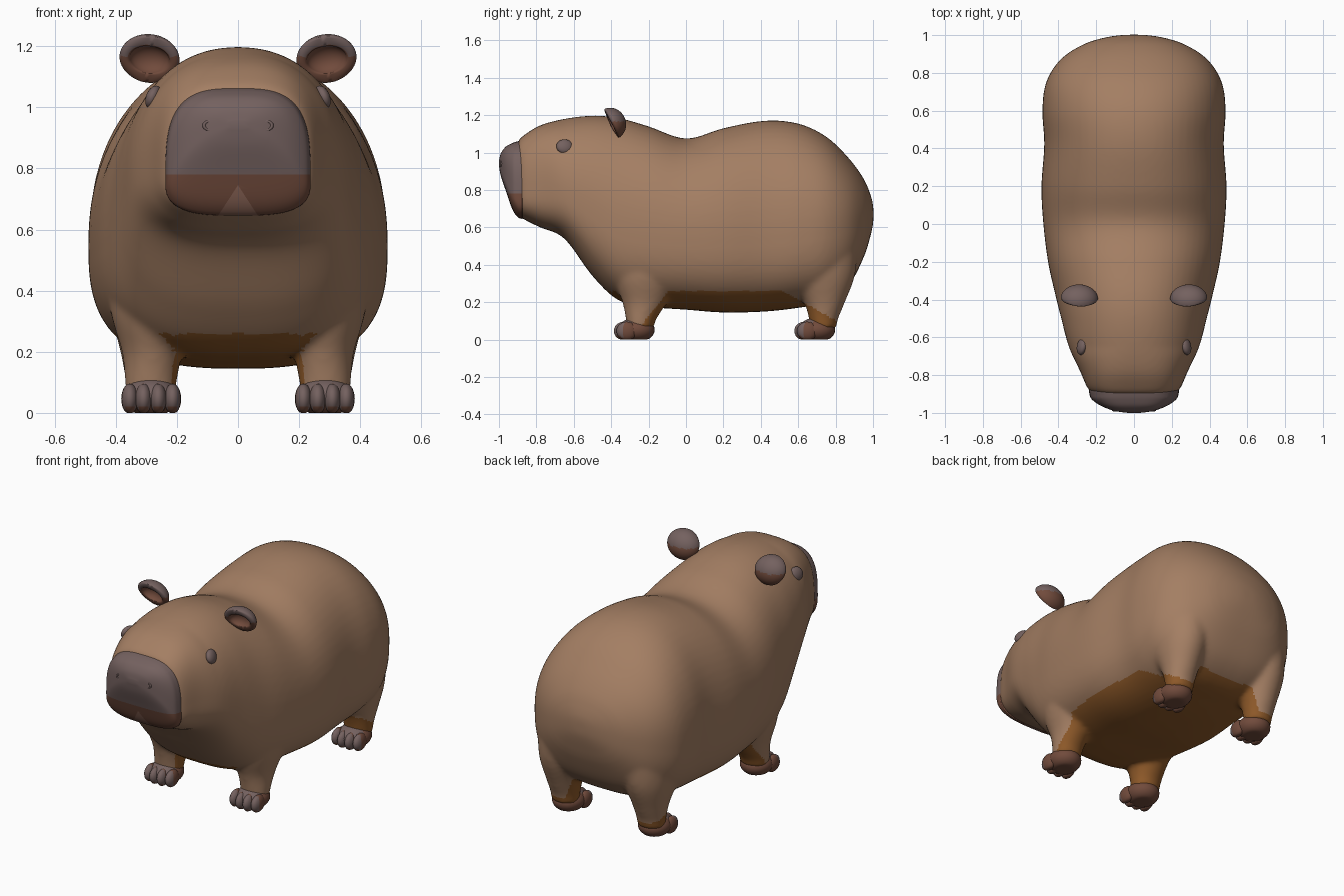
import bpy, bmesh, math
from mathutils import Vector, Matrix

if "Cube" in bpy.data.objects:
    bpy.data.objects.remove(bpy.data.objects["Cube"])


def material(name, rgb):
    m = bpy.data.materials.new(name)
    m.diffuse_color = (*rgb, 1)
    m.use_nodes = True
    m.node_tree.nodes["Principled BSDF"].inputs["Base Color"].default_value = m.diffuse_color
    return m


TAN = material("tan fur", (0.37, 0.21, 0.125))
BELLY = material("orange underside", (0.27, 0.10, 0.022))
MAUVE = material("mauve skin", (0.175, 0.12, 0.115))
BROWN = material("dark brown skin", (0.165, 0.070, 0.045))
LIP = material("lip", (0.25, 0.125, 0.09))


def smooth_sections(rows, steps=6):
    """Catmull-Rom interpolation of section rows."""
    out = []
    for i in range(len(rows) - 1):
        p = [rows[max(i - 1, 0)], rows[i], rows[i + 1], rows[min(i + 2, len(rows) - 1)]]
        for k in range(steps):
            t = k / steps
            out.append([0.5 * (2 * b + (c - a) * t + (2 * a - 5 * b + 4 * c - d) * t * t
                               + (3 * b - a - 3 * c + d) * t ** 3) for a, b, c, d in zip(*p)])
    return out + [list(rows[-1])]


def egg_ring(row, n_up, n_low, count=64):
    """Cross-section across y: rounded top and bottom around the widest height."""
    y, top, bot, w, wide = row
    ring = []
    for k in range(count):
        a = 2 * math.pi * k / count
        c, s = math.cos(a), math.sin(a)
        n, h = (n_up, top - wide) if s >= 0 else (n_low, wide - bot)
        x = math.copysign(abs(c) ** (2 / n), c) * w
        z = math.copysign(abs(s) ** (2 / n), s) * h + wide
        ring.append((x, y, z))
    return ring


def skin(bm, rings):
    """Closed loft through rings of equal length."""
    new = [[bm.verts.new(p) for p in r] for r in rings]
    n = len(new[0])
    for a, b in zip(new, new[1:]):
        for k in range(n):
            bm.faces.new((a[k], a[(k + 1) % n], b[(k + 1) % n], b[k]))
    bm.faces.new(new[0])
    bm.faces.new(new[-1])
    bmesh.ops.recalc_face_normals(bm, faces=bm.faces[:])


def finish(name, bm, mats, modifiers=()):
    """Make the object and bake its modifiers."""
    mesh = bpy.data.meshes.new(name)
    bm.to_mesh(mesh)
    bm.free()
    ob = bpy.data.objects.new(name, mesh)
    bpy.context.collection.objects.link(ob)
    for kind, settings in modifiers:
        mod = ob.modifiers.new(kind.lower(), kind)
        for key, value in settings.items():
            setattr(mod, key, value)
    if modifiers:
        dg = bpy.context.evaluated_depsgraph_get()
        baked = bpy.data.meshes.new_from_object(ob.evaluated_get(dg))
        ob.modifiers.clear()
        ob.data = baked
    ob.data.materials.clear()
    for m in mats:
        ob.data.materials.append(m)
    for p in ob.data.polygons:
        p.use_smooth = True
        p.material_index = 0
    return ob


def paint(ob, rule):
    for p in ob.data.polygons:
        p.material_index = rule(p.center, p.normal)


def ellipsoid(bm, centre, radii, rot=Matrix(), u=24, v=16):
    m = Matrix.Translation(centre) @ rot @ Matrix.Diagonal((*radii, 1))
    return bmesh.ops.create_uvsphere(bm, u_segments=u, v_segments=v, radius=1, matrix=m)["verts"]


# Body with head: y, top, bottom, half width, widest height
body_rows = [
    (-.90, 1.06, .67, .21, .78), (-.87, 1.09, .645, .245, .78), (-.78, 1.145, .60, .285, .79),
    (-.65, 1.18, .54, .345, .78), (-.50, 1.197, .34, .385, .70), (-.36, 1.185, .21, .42, .60),
    (-.20, 1.14, .175, .455, .57), (0, 1.075, .16, .48, .55), (.20, 1.13, .145, .49, .55),
    (.42, 1.17, .15, .475, .56), (.60, 1.155, .17, .485, .58), (.75, 1.085, .20, .465, .60),
    (.87, .97, .29, .39, .62), (.95, .86, .44, .27, .64), (.988, .77, .56, .15, .66),
    (1.002, .71, .63, .05, .67)]
bm = bmesh.new()
skin(bm, [egg_ring(r, 2.2 + min(1, max(0, (-.65 - r[0]) / .25)), 2.8)
          for r in smooth_sections(body_rows)])

# Legs: z, centre x, centre y, radius x, radius y
front_leg = [(.06, .285, -.245, .083, .072), (.11, .285, -.24, .086, .082),
             (.20, .28, -.22, .10, .12), (.35, .28, -.20, .14, .185), (.55, .27, -.15, .15, .20)]
hind_leg = [(.06, .285, .735, .08, .07), (.11, .285, .735, .084, .078),
            (.20, .285, .74, .10, .11), (.35, .28, .725, .14, .18), (.55, .26, .72, .17, .20)]
for rows in (front_leg, hind_leg):
    for side in (-1, 1):
        skin(bm, [[(side * (cx + rx * math.cos(a)), cy + ry * math.sin(a), z)
                   for a in (math.tau * k / 32 for k in range(32))]
                  for z, cx, cy, rx, ry in smooth_sections(rows)])
body = finish("body", bm, [TAN, BELLY], [
    ("REMESH", dict(mode='VOXEL', voxel_size=.0133)),
    ("SMOOTH", dict(factor=.5, iterations=10))])


def body_rule(c, n):
    if c.z > .26:
        return 0
    inner = abs(c.x) < .26 and -.45 < c.y < .8 and not (n.y < -.6 and abs(c.x) > .2)
    between = -.22 + (c.z - .1) * .8 < c.y < .75 - (c.z - .13) * 1.8
    return int(inner or between)


paint(body, body_rule)

# Muzzle pad
muzzle_rows = [
    (-.875, 1.065, .645, .238, .76), (-.90, 1.06, .655, .236, .76), (-.93, 1.05, .70, .222, .79),
    (-.965, 1.03, .80, .17, .86), (-.99, .995, .875, .10, .92), (-1.0, .955, .93, .03, .94)]
bm = bmesh.new()
skin(bm, [egg_ring(r, 3.2, 3.0, 72) for r in smooth_sections(muzzle_rows)])
for co, no in (((0, 0, .78), (0, 0, 1)), ((0, 0, .745), (.095, 0, .062)),
               ((0, 0, .745), (-.095, 0, .062))):
    bmesh.ops.bisect_plane(bm, geom=bm.verts[:] + bm.edges[:] + bm.faces[:],
                           plane_co=co, plane_no=no)
muzzle = finish("muzzle", bm, [MAUVE, BROWN, LIP])
paint(muzzle, lambda c, n: 0 if c.z > .78 else
      2 if abs(c.x) * .095 + (c.z - .745) * .062 < 0 else 1)

for side, label in ((-1, "left"), (1, "right")):
    # Nostril rim and pit
    bm = bmesh.new()
    rings = 20
    loops = [[bm.verts.new((side * .093 + (.018 + .006 * math.cos(b)) * math.cos(a),
                            -.984 + .008 * math.sin(b),
                            .94 + .8 * (.018 + .006 * math.cos(b)) * math.sin(a)))
              for b in (math.tau * j / 8 for j in range(8))]
             for a in (math.tau * k / rings for k in range(rings))]
    for k in range(rings):
        p, q = loops[k], loops[(k + 1) % rings]
        for j in range(8):
            bm.faces.new((p[j], p[(j + 1) % 8], q[(j + 1) % 8], q[j]))
    bmesh.ops.recalc_face_normals(bm, faces=bm.faces[:])
    finish(label + "_nostril_rim", bm, [MAUVE])
    bm = bmesh.new()
    ellipsoid(bm, (side * .093, -.984, .94), (.014, .006, .011), u=16, v=8)
    finish(label + "_nostril_pit", bm, [BROWN])

    # Eye
    bm = bmesh.new()
    ellipsoid(bm, (side * .276, -.648, 1.032), (.024, .046, .040),
              Matrix.Rotation(side * math.radians(12), 4, 'Z')
              @ Matrix.Rotation(side * math.radians(-20), 4, 'Y'))
    finish(label + "_eye", bm, [MAUVE])

    # Ear: a thick half shell, open forward with the top curled over
    centre = Vector((side * .29, -.40, 1.155))
    bm = bmesh.new()
    ellipsoid(bm, (0, 0, 0), (1, 1, 1))
    bmesh.ops.delete(bm, geom=[v for v in bm.verts if v.co.y < -.01], context='VERTS')
    bm.transform(Matrix.Translation(centre)
                 @ Matrix.Rotation(side * math.radians(-8), 4, 'Y')
                 @ Matrix.Rotation(math.radians(27), 4, 'X')
                 @ Matrix.Diagonal((.102, .08, .086, 1)))
    ear = finish(label + "_ear", bm, [MAUVE, BROWN], [
        ("SOLIDIFY", dict(thickness=.036, offset=-1)),
        ("SUBSURF", dict(levels=1))])
    paint(ear, lambda c, n: int(c.z < 1.165 or (c - centre).dot(n) < -.005))

    # Feet: heel pad with four toes, flat below
    for end, y in (("front", -.265), ("hind", .70)):
        bm = bmesh.new()
        ellipsoid(bm, (side * .285, y, .052), (.092, .098, .066))
        for x, reach in ((.214, .054), (.261, .066), (.309, .066), (.354, .052)):
            ellipsoid(bm, (side * x, y - reach, .046), (.028, .055, .05), u=16, v=12)
        for v in bm.verts:
            v.co.z = max(v.co.z, 0)
        foot = finish(f"{label}_{end}_foot", bm, [MAUVE, BROWN])
        paint(foot, lambda c, n: int(n.y > -.15 or n.z < -.5))
